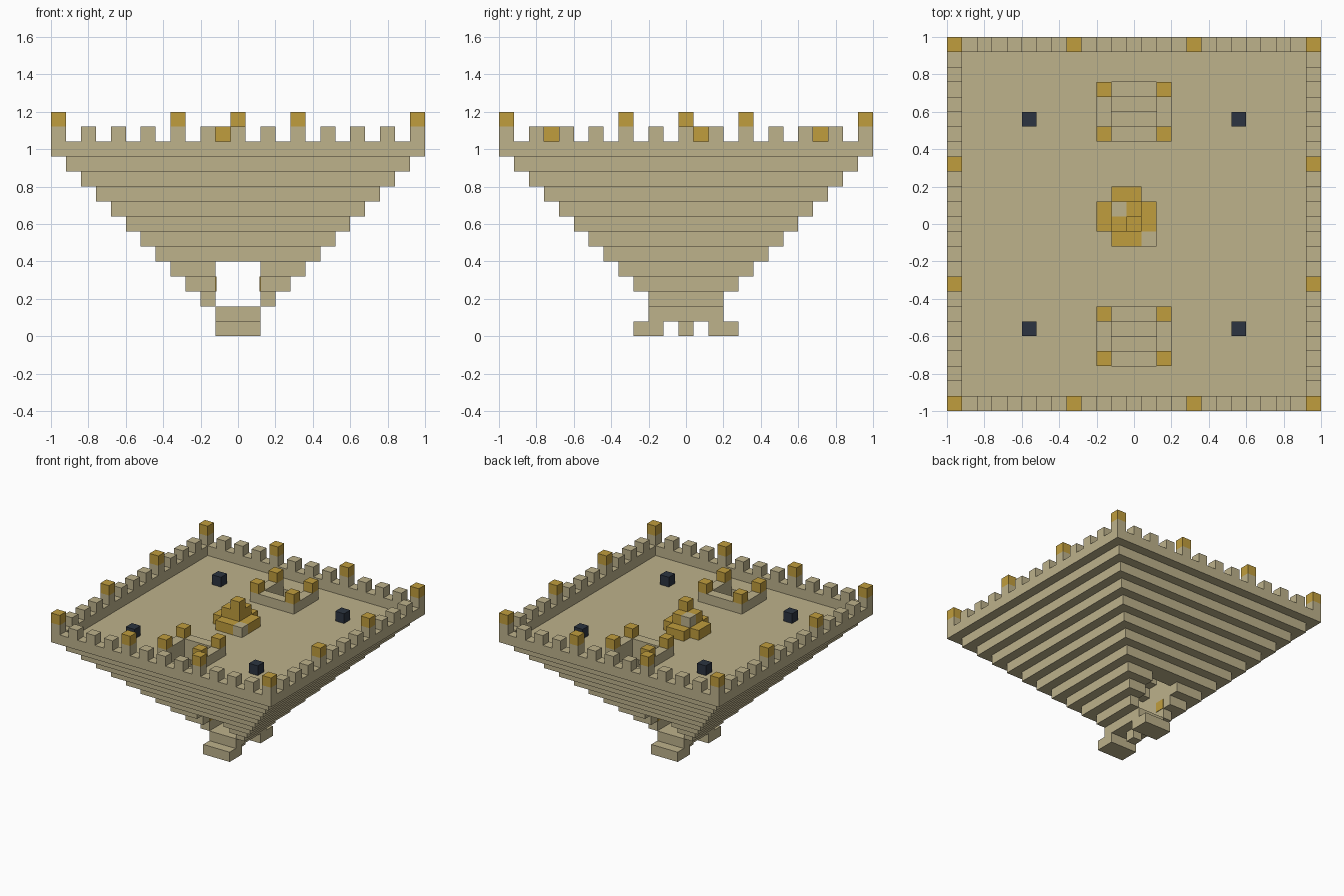
import bpy, bmesh
from mathutils import Matrix, Vector

U = 0.08  # block size
if "Cube" in bpy.data.objects:
    bpy.data.objects.remove(bpy.data.objects["Cube"], do_unlink=True)


def material(name, rgb):
    m = bpy.data.materials.new(name)
    m.use_nodes = True
    col = (*rgb, 1)
    m.diffuse_color = col
    m.node_tree.nodes["Principled BSDF"].inputs["Base Color"].default_value = col
    return m


SAND = material("sandstone", (0.51, 0.445, 0.26))
GOLD = material("gold", (0.53, 0.34, 0.047))
DARK = material("dark_slate", (0.025, 0.034, 0.052))


def build(name, boxes, mat):
    """One object from boxes given as (x0, x1, y0, y1, z0, z1)."""
    bm = bmesh.new()
    for x0, x1, y0, y1, z0, z1 in boxes:
        lo, hi = Vector((x0, y0, z0)), Vector((x1, y1, z1))
        mtx = Matrix.Translation((lo + hi) / 2) @ Matrix.Diagonal((*(hi - lo), 1))
        bmesh.ops.create_cube(bm, size=1, matrix=mtx)
    me = bpy.data.meshes.new(name)
    bm.to_mesh(me)
    bm.free()
    me.materials.append(mat)
    ob = bpy.data.objects.new(name, me)
    bpy.context.collection.objects.link(ob)
    return ob


def block(i, j, z):
    """Single block centred on grid cell i, j with its base at z."""
    return (U * (i - .5), U * (i + .5), U * (j - .5), U * (j + .5), z, z + U)


def span(s, a, b):
    """Interval a..b, mirrored when s is -1."""
    return (a, b) if s > 0 else (-b, -a)


SIDES = (1, -1)
W = 1.5 * U  # half width of passage and stairs
FLOOR = 12 * U

# Feet and neck
feet = [(-W, W, *span(s, W, 3.5 * U), 0, U) for s in SIDES]
build("feet", feet + [block(0, 0, 0)], SAND)
build("neck", [(-W, W, -2.5 * U, 2.5 * U, U, 2 * U)], SAND)

# Inverted stepped pyramid with a passage below and sloping stair shafts above
for n in range(2, 12):
    h, z0, z1 = U * (n + .5), U * n, U * (n + 1)
    boxes = [(*span(s, W, h), -h, h, z0, z1) for s in SIDES]
    if n >= 5:
        outer = z1 - 2.5 * U
        inner = outer - 3 * U
        boxes += [(-W, W, *span(s, outer, h), z0, z1) for s in SIDES]
        boxes.append((-W, W, -inner, inner, z0, z1))
    build(f"tier_{n - 1}", boxes, SAND)

# Gold inlays on the passage walls
build("passage_inlays",
      [(*span(s, W - .004, W + .004), *span(t, W, 2.5 * U), 3 * U, 4 * U)
       for s in SIDES for t in SIDES], GOLD)

# Parapet ring
R, I = 12.5 * U, 11.5 * U
build("parapet",
      [(-R, R, *span(s, I, R), FLOOR, FLOOR + U) for s in SIDES] +
      [(*span(s, I, R), -I, I, FLOOR, FLOOR + U) for s in SIDES], SAND)

# Battlements with gold caps
cells = {c for i in range(-12, 13, 2) for s in SIDES
         for c in ((i, 12 * s), (12 * s, i))}
caps = [(i, j) for i, j in cells if abs(i) in (4, 12) and abs(j) in (4, 12)]
build("battlements", [block(i, j, FLOOR + U) for i, j in cells], SAND)
build("battlement_caps", [block(i, j, FLOOR + 2 * U) for i, j in caps], GOLD)

# Low walls round the stairs, open on the outer side, gold at the corners
for s, label in ((1, "back"), (-1, "front")):
    walls = [(*span(t, W, W + U), *span(s, 5.5 * U, 9.5 * U), FLOOR, FLOOR + U)
             for t in SIDES]
    walls.append((-W, W, *span(s, 5.5 * U, 6.5 * U), FLOOR, FLOOR + U))
    build(label + "_stair_walls", walls, SAND)
    build(label + "_stair_posts",
          [block(2 * t, j * s, FLOOR + U) for t in SIDES for j in (6, 9)], GOLD)

# Central heap of gold with two sandstone blocks
stone = {(1, -1, 0), (-1, 1, 1)}
heap = {(i, j, 0) for i in range(-2, 2) for j in range(-1, 3)
        if i in (-1, 0) or j in (0, 1)}
heap |= {(i, j, 1) for i in (-1, 0) for j in (0, 1)} | {(0, 0, 2)}
build("gold_heap", [block(i, j, FLOOR + U * k) for i, j, k in heap - stone], GOLD)
build("heap_stones", [block(i, j, FLOOR + U * k) for i, j, k in stone], SAND)

# Dark blocks on the floor
build("dark_blocks",
      [block(7 * s, 7 * t, FLOOR) for s in SIDES for t in SIDES], DARK)
